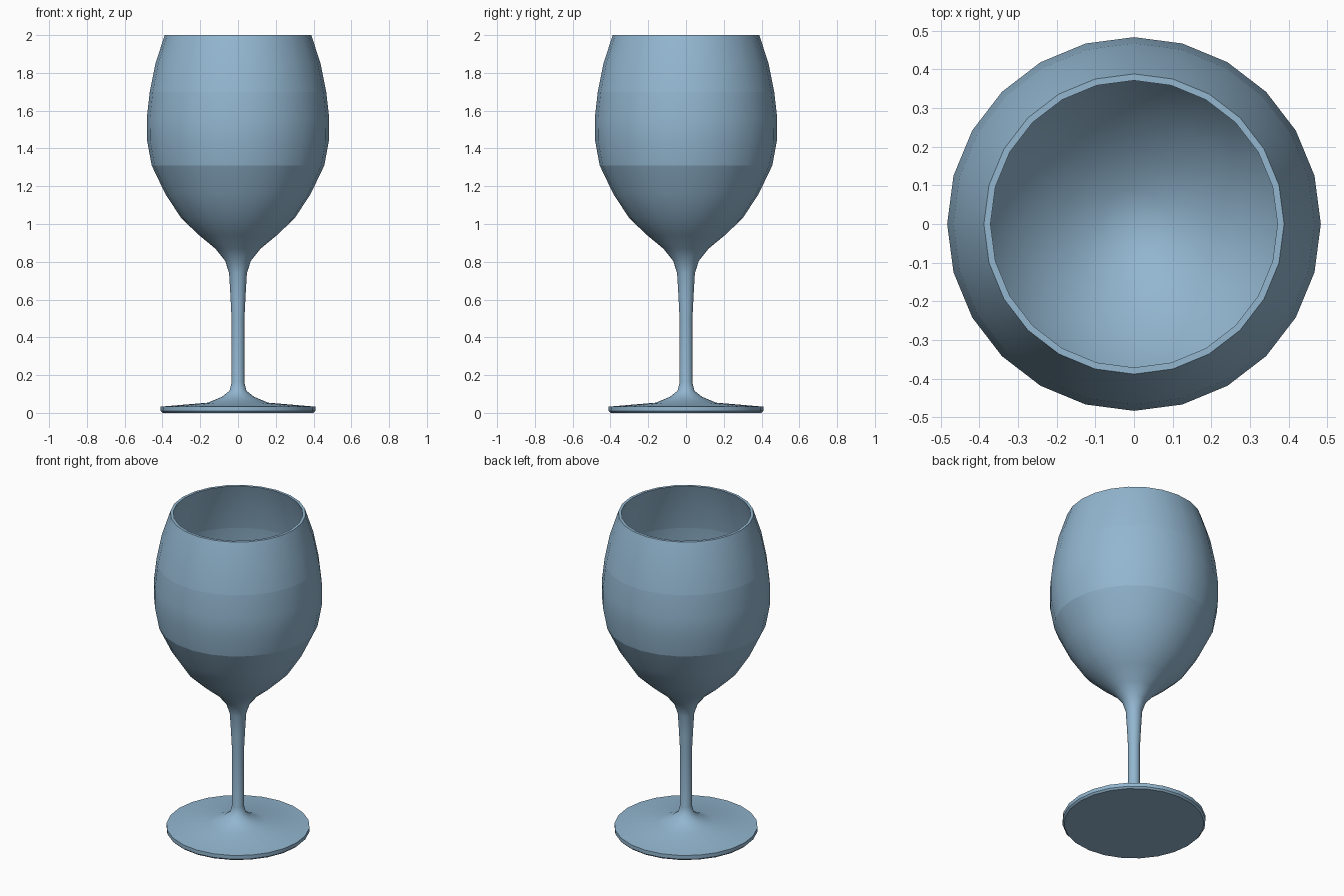
import bpy, bmesh, math

cube = bpy.data.objects.get("Cube")
if cube:
    bpy.data.objects.remove(cube)

SIDES = 24
WALL = 0.017
CREASES = (1.31, 1.70)

glass = bpy.data.materials.new("pale_blue_glass")
colour = (0.29, 0.47, 0.63, 1)
glass.diffuse_color = colour
glass.use_nodes = True
glass.node_tree.nodes["Principled BSDF"].inputs["Base Color"].default_value = colour

# Profiles as (radius, height), from the underside up to the rim
foot = [(0.40, 0), (0.41, 0.01), (0.41, 0.033), (0.16, 0.054), (0.085, 0.085), (0.045, 0.117)]
stem = [(0.034, 0.16), (0.034, 0.50), (0.04, 0.62), (0.047, 0.74), (0.068, 0.805), (0.12, 0.87)]
bowl = [(0.205, 0.94), (0.30, 1.03), (0.385, 1.16), (0.457, 1.31), (0.481, 1.44),
        (0.483, 1.56), (0.467, 1.70), (0.437, 1.85), (0.388, 2.0)]

# Inside of the bowl, from the rim down to its floor
inside = [(r - WALL, z) for r, z in reversed(bowl[2:])]
inside += [(0.28, 1.04), (0.18, 0.955), (0.09, 0.90), (0.03, 0.885)]


def lathe(name, profile):
    """Revolve a profile round z and cap both ends."""
    bm = bmesh.new()
    rings = []
    for r, z in profile:
        turns = [math.tau * i / SIDES for i in range(SIDES)]
        rings.append([bm.verts.new((r * math.cos(a), r * math.sin(a), z)) for a in turns])
    for low, high in zip(rings, rings[1:]):
        for i in range(SIDES):
            j = (i + 1) % SIDES
            bm.faces.new((low[i], low[j], high[j], high[i]))
    bm.faces.new(list(reversed(rings[0])))
    bm.faces.new(rings[-1])
    bmesh.ops.recalc_face_normals(bm, faces=bm.faces)
    mesh = bpy.data.meshes.new(name)
    bm.to_mesh(mesh)
    bm.free()
    mesh.materials.append(glass)
    obj = bpy.data.objects.new(name, mesh)
    bpy.context.collection.objects.link(obj)
    return obj


goblet = lathe("wine_glass", foot + stem + bowl + inside)
bpy.ops.object.select_all(action='DESELECT')
goblet.select_set(True)
bpy.context.view_layer.objects.active = goblet
bpy.ops.object.shade_smooth_by_angle(angle=math.radians(40))

# Shading breaks round the bowl
verts = goblet.data.vertices
for edge in goblet.data.edges:
    a, b = (verts[v].co.z for v in edge.vertices)
    if any(abs(a - c) < 0.001 and abs(b - c) < 0.001 for c in CREASES):
        edge.use_edge_sharp = True
